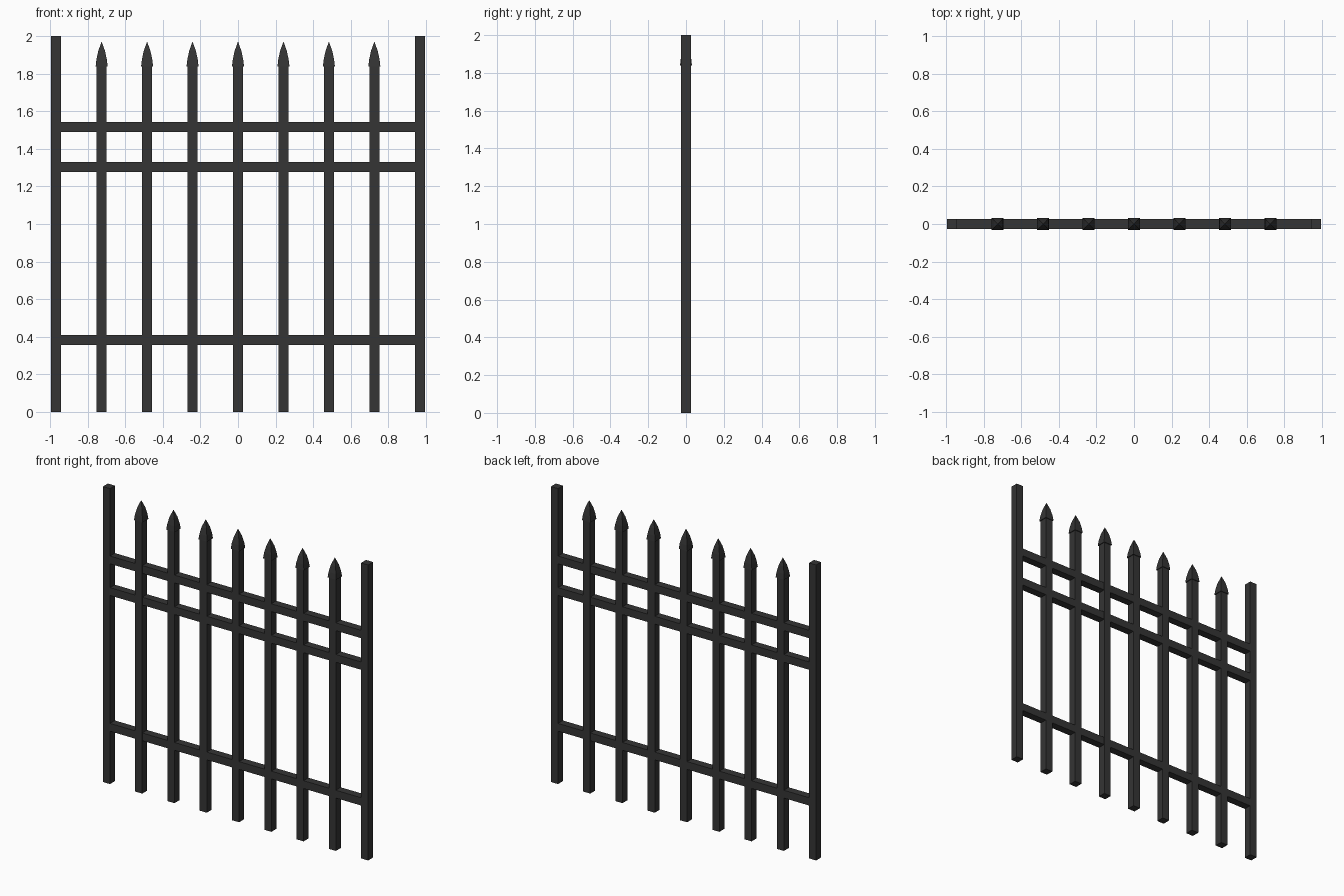
import bpy, bmesh

if "Cube" in bpy.data.objects:
    bpy.data.objects.remove(bpy.data.objects["Cube"])

W = 0.0265            # half thickness of the square bars
STEP = 0.2417         # spacing between uprights

iron = bpy.data.materials.new("dark_iron")
iron.diffuse_color = (0.035, 0.035, 0.035, 1)
iron.use_nodes = True
iron.node_tree.nodes["Principled BSDF"].inputs["Base Color"].default_value = iron.diffuse_color


def loft(name, sections, x=0.0):
    """Square sections (half_width, z) stacked into one upright solid."""
    bm = bmesh.new()
    rings = [[bm.verts.new((sx * h, sy * h, z))
              for sx, sy in ((-1, -1), (1, -1), (1, 1), (-1, 1))]
             for h, z in sections]
    for a, b in zip(rings, rings[1:]):
        for i in range(4):
            j = (i + 1) % 4
            bm.faces.new((a[i], a[j], b[j], b[i]))
    bm.faces.new(rings[0][::-1])
    bm.faces.new(rings[-1])
    mesh = bpy.data.meshes.new(name)
    bm.to_mesh(mesh)
    bm.free()
    mesh.materials.append(iron)
    obj = bpy.data.objects.new(name, mesh)
    obj.location.x = x
    bpy.context.collection.objects.link(obj)
    return obj


# End posts
for side, x in (("left", -4 * STEP), ("right", 4 * STEP)):
    loft(f"{side}_post", [(W, 0), (W, 2.0)], x)

# Pickets with spear heads
for i in range(-3, 4):
    loft(f"picket_{i + 4}", [(W, 0), (W, 1.842)], i * STEP)
    loft(f"spear_head_{i + 4}",
         [(0.032, 1.838), (0.0275, 1.875), (0.018, 1.92), (0.0008, 1.968)], i * STEP)

# Horizontal rails between the posts
for name, z in (("lower_rail", 0.384), ("middle_rail", 1.303), ("upper_rail", 1.517)):
    bpy.ops.mesh.primitive_cube_add(size=1, location=(0, 0, z))
    rail = bpy.context.object
    rail.name = name
    rail.scale = (8 * STEP - 2 * W + 0.004, 2 * W - 0.001, 2 * W)
    rail.data.materials.append(iron)
